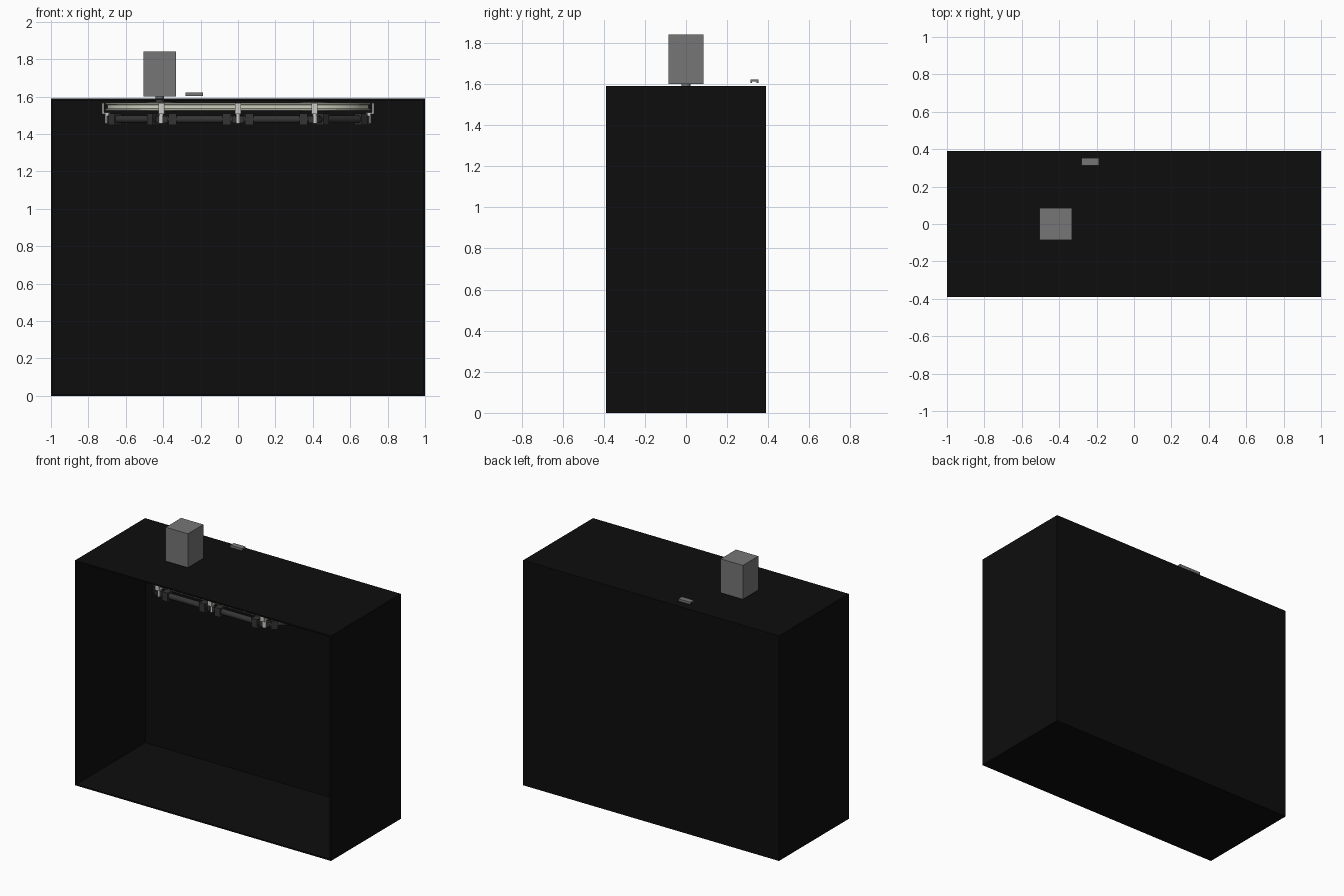
import bpy, math
from mathutils import Vector

if "Cube" in bpy.data.objects:
    bpy.data.objects.remove(bpy.data.objects["Cube"])

def mat(name, c):
    m = bpy.data.materials.new(name)
    m.diffuse_color = (*c, 1)
    m.use_nodes = True
    m.node_tree.nodes["Principled BSDF"].inputs["Base Color"].default_value = m.diffuse_color
    return m

BLACK = mat("black", (0.004, 0.004, 0.004))
CREAM = mat("cream", (0.62, 0.63, 0.52))
DARK = mat("dark_grey", (0.035, 0.035, 0.035))
LIGHT = mat("light_grey", (0.6, 0.6, 0.57))
GREY = mat("grey", (0.18, 0.18, 0.18))

def finish(ob, name, m):
    ob.name = name
    ob.data.materials.append(m)
    return ob

def box(name, lo, hi, m, rot=0):
    lo, hi = Vector(lo), Vector(hi)
    bpy.ops.mesh.primitive_cube_add(size=1, location=(lo + hi) / 2, rotation=(0, 0, rot))
    ob = bpy.context.object
    ob.scale = hi - lo
    return finish(ob, name, m)

def block(name, c, size, m, rot=0):
    c, s = Vector(c), Vector(size) / 2
    return box(name, c - s, c + s, m, rot)

def rod(name, a, b, r, m, sides=24):
    a, b = Vector(a), Vector(b)
    bpy.ops.mesh.primitive_cylinder_add(radius=r, depth=(b - a).length, vertices=sides, location=(a + b) / 2)
    ob = bpy.context.object
    ob.rotation_euler = (b - a).to_track_quat('Z', 'Y').to_euler()
    bpy.ops.object.shade_smooth_by_angle(angle=math.radians(40))
    return finish(ob, name, m)

# Cabinet, open at the front
T, Y, H = 0.01, 0.39, 1.59
box("cabinet_floor", (-1, -Y, 0), (1, Y, T), BLACK)
box("cabinet_roof", (-1, -Y, H - T), (1, Y, H), BLACK)
box("cabinet_back", (-1, Y - T, T), (1, Y, H - T), BLACK)
for s in (-1, 1):
    block("cabinet_side", (s * (1 - T / 2), -T / 2, H / 2), (T, 2 * Y - T, H - 2 * T), BLACK)

# Oval belt swept around two pulley centres
CX, R = 0.41, 0.29

def oval(r, n=24):
    pts = []
    for s in (1, -1):
        for i in range(n + 1):
            a = math.pi * (i / n - 0.5)
            pts.append((s * (CX + r * math.cos(a)), s * r * math.sin(a)))
    return pts

profile = [(R - .015, 1.525), (R + .01, 1.525), (R + .01, 1.533), (R, 1.536),
           (R, 1.555), (R + .01, 1.558), (R + .01, 1.566), (R - .015, 1.566)]
verts, faces = [], []
for r, z in profile:
    verts += [(x, y, z) for x, y in oval(r)]
n, k = len(oval(R)), len(profile)
for j in range(k):
    for i in range(n):
        i2, j2 = (i + 1) % n, (j + 1) % k
        faces.append((j * n + i, j * n + i2, j2 * n + i2, j2 * n + i))
me = bpy.data.meshes.new("belt")
me.from_pydata(verts, [], faces)
belt = bpy.data.objects.new("belt", me)
bpy.context.collection.objects.link(belt)
bpy.context.view_layer.objects.active = belt
belt.select_set(True)
bpy.ops.object.shade_smooth_by_angle(angle=math.radians(30))
finish(belt, "belt", CREAM)

# Pulleys
for s in (-1, 1):
    rod("pulley", (s * CX, 0, 1.53), (s * CX, 0, 1.56), R - .016, CREAM, 48)
    rod("pulley_hub", (s * CX, 0, 1.52), (s * CX, 0, 1.574), .08, DARK)

# Brackets gripping the belt, each with a hanging pin
stations = [(-CX, -R, 0), (0, -R, 0), (CX, -R, 0), (CX + R, 0, math.pi / 2),
            (CX, R, math.pi), (0, R, math.pi), (-CX, R, math.pi), (-CX - R, 0, -math.pi / 2)]
for x, y, a in stations:
    out = Vector((math.sin(a), -math.cos(a), 0))
    p = Vector((x, y, 0))
    block("belt_bracket", p + out * .022 + Vector((0, 0, 1.536)), (.032, .012, .06), LIGHT, a)
    block("bracket_foot", p + out * .006 + Vector((0, 0, 1.511)), (.032, .044, .01), LIGHT, a)
    rod("hanging_pin", p + Vector((0, 0, 1.455)), p + Vector((0, 0, 1.51)), .012, LIGHT, 16)

# Chain of dark tubes with clamp blocks joining the stations
Z = 1.478
for i, (x, y, _) in enumerate(stations):
    x2, y2, _ = stations[(i + 1) % len(stations)]
    a, b = Vector((x, y, Z)), Vector((x2, y2, Z))
    d = (b - a).normalized()
    ang = math.atan2(d.y, d.x)
    rod("link_tube", a + d * .03, b - d * .03, .02, DARK)
    for c in (a + d * .06, b - d * .06):
        block("link_clamp", c, (.044, .055, .062), DARK, ang)
    for c in (a + d * .025, b - d * .025):
        block("link_end", c, (.035, .02, .036), DARK, ang)

# Motor and drive shaft
box("motor", (-.505, -.086, 1.6), (-.331, .086, 1.84), GREY)
rod("drive_shaft", (-.418, 0, 1.53), (-.418, 0, 1.61), .022, GREY)

# Small handle-like channel above the roof
box("sensor_top", (-.28, .313, 1.612), (-.187, .352, 1.621), GREY)
for y in (.313, .343):
    box("sensor_leg", (-.28, y, 1.604), (-.187, y + .009, 1.612), GREY)
